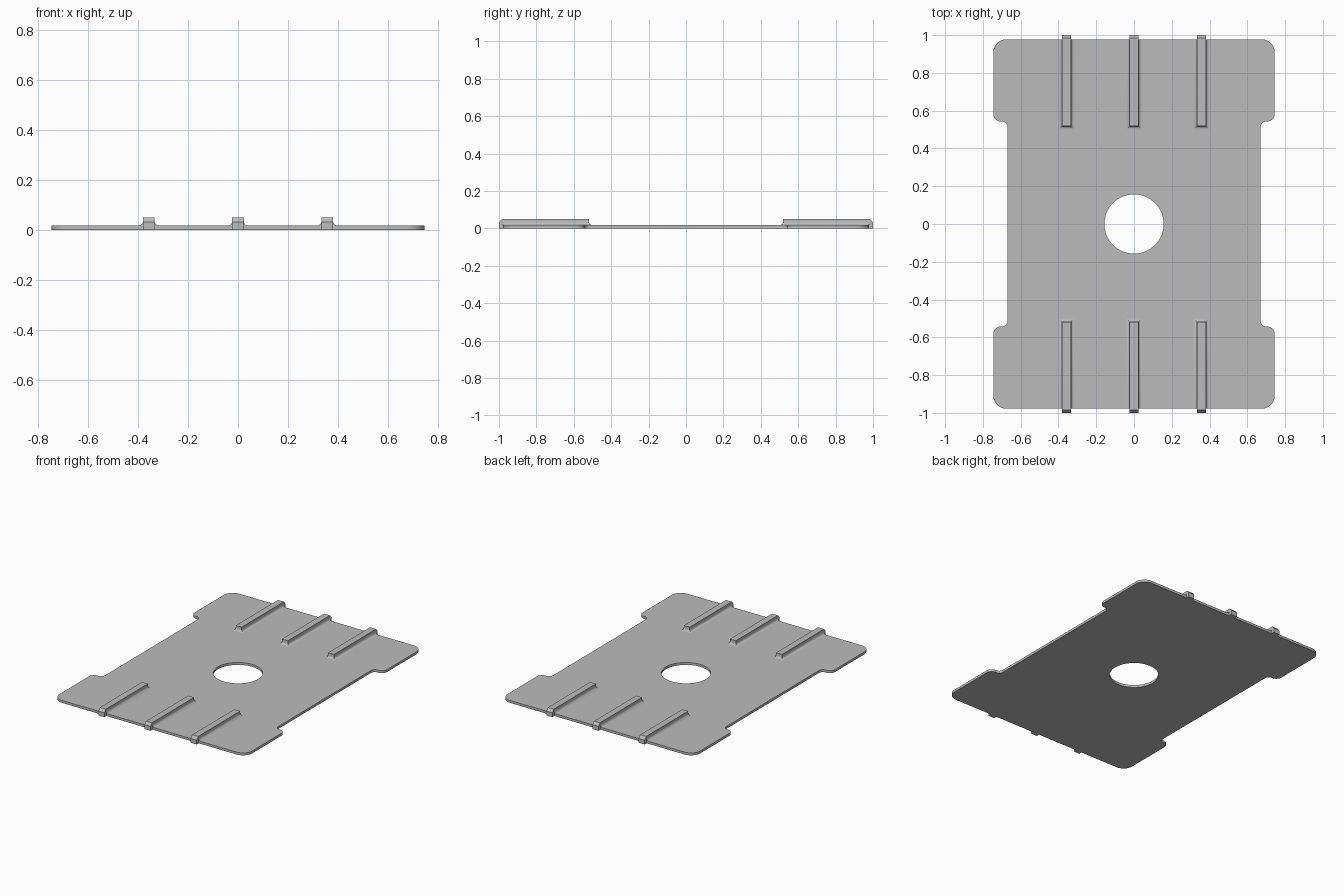
import bpy, bmesh, math
from mathutils import Vector

cube = bpy.data.objects.get("Cube")
if cube:
    bpy.data.objects.remove(cube, do_unlink=True)

THICK, TOP = 0.017, 0.05       # plate top, rib top
EDGE, TIP = 0.978, 1.0         # plate end, rib end
RIB_HALF, FILLET = 0.023, 0.018

grey = bpy.data.materials.new("plain grey")
grey.use_nodes = True
colour = (0.5, 0.5, 0.5, 1)
grey.diffuse_color = colour
grey.node_tree.nodes["Principled BSDF"].inputs["Base Color"].default_value = colour


def finish(obj):
    """Give the material, and smooth the rounded parts only."""
    obj.data.materials.clear()
    obj.data.materials.append(grey)
    bpy.ops.object.select_all(action='DESELECT')
    obj.select_set(True)
    bpy.context.view_layer.objects.active = obj
    bpy.ops.object.shade_smooth_by_angle(angle=math.radians(35))


def add_mesh(name, bm):
    bmesh.ops.recalc_face_normals(bm, faces=bm.faces)
    mesh = bpy.data.meshes.new(name)
    bm.to_mesh(mesh)
    bm.free()
    obj = bpy.data.objects.new(name, mesh)
    bpy.context.collection.objects.link(obj)
    finish(obj)
    return obj


def rounded(corners, steps=8):
    """Outline with every right-angled corner replaced by an arc."""
    out = []
    for i, (x, y, r) in enumerate(corners):
        p = Vector((x, y))
        a = (Vector(corners[i - 1][:2]) - p).normalized()
        b = (Vector(corners[(i + 1) % len(corners)][:2]) - p).normalized()
        for k in range(steps + 1):
            t = math.pi / 2 * k / steps
            out.append(p + r * (a * (1 - math.sin(t)) + b * (1 - math.cos(t))))
    return out


# Plate: waisted outline with rounded corners and a round centre hole
quarter = [(0.67, 0.543, 0.03), (0.745, 0.543, 0.04), (0.745, EDGE, 0.07)]
right_side = [(x, -y, r) for x, y, r in reversed(quarter)] + quarter
corners = right_side + [(-x, -y, r) for x, y, r in right_side]
hole = [Vector((0.157 * math.cos(a), 0.157 * math.sin(a)))
        for a in (math.tau * k / 64 for k in range(64))]

bm = bmesh.new()
for loop in (rounded(corners), hole):
    verts = [bm.verts.new((p.x, p.y, 0)) for p in loop]
    for i, v in enumerate(verts):
        bm.edges.new((verts[i - 1], v))
bmesh.ops.triangle_fill(bm, edges=bm.edges[:], use_beauty=True)
up = bmesh.ops.extrude_face_region(bm, geom=bm.faces[:], use_keep_orig=True)
bmesh.ops.translate(bm, vec=(0, 0, THICK),
                    verts=[v for v in up["geom"] if isinstance(v, bmesh.types.BMVert)])
add_mesh("plate", bm)


def add_rib(name, x, side):
    bm = bmesh.new()
    # Body: rings that flare out into a fillet where they meet the plate
    levels = [(0, TOP)]
    for k in range(7):
        t = math.pi / 2 * k / 6
        levels.append((FILLET * (1 - math.cos(t)),
                       THICK + FILLET * (1 - math.sin(t))))
    rings = []
    for out, z in levels:
        w, inner = RIB_HALF + out, 0.518 - out
        ring = [(-w, EDGE), (-w, inner), (w, inner), (w, EDGE)]
        rings.append([bm.verts.new((x + px, side * py, z)) for px, py in ring])
    bm.faces.new(rings[0])
    for upper, lower in zip(rings, rings[1:]):
        for i in range(4):
            bm.faces.new((upper[i - 1], upper[i], lower[i], lower[i - 1]))
    # Tip: chamfered block hanging over the plate end
    profile = [(EDGE, 0), (TIP, 0), (TIP, 0.031), (EDGE + 0.006, TOP), (EDGE, TOP)]
    ends = [[bm.verts.new((x + s * RIB_HALF, side * y, z)) for y, z in profile]
            for s in (-1, 1)]
    for end in ends:
        bm.faces.new(end)
    for i in range(len(profile)):
        bm.faces.new((ends[0][i - 1], ends[0][i], ends[1][i], ends[1][i - 1]))
    add_mesh(name, bm)


# Three ribs at each end
for end_name, side in (("front", -1), ("back", 1)):
    for place, x in (("right", -0.357), ("middle", 0), ("left", 0.357)):
        add_rib(f"{end_name}_{place}_rib", x, side)
